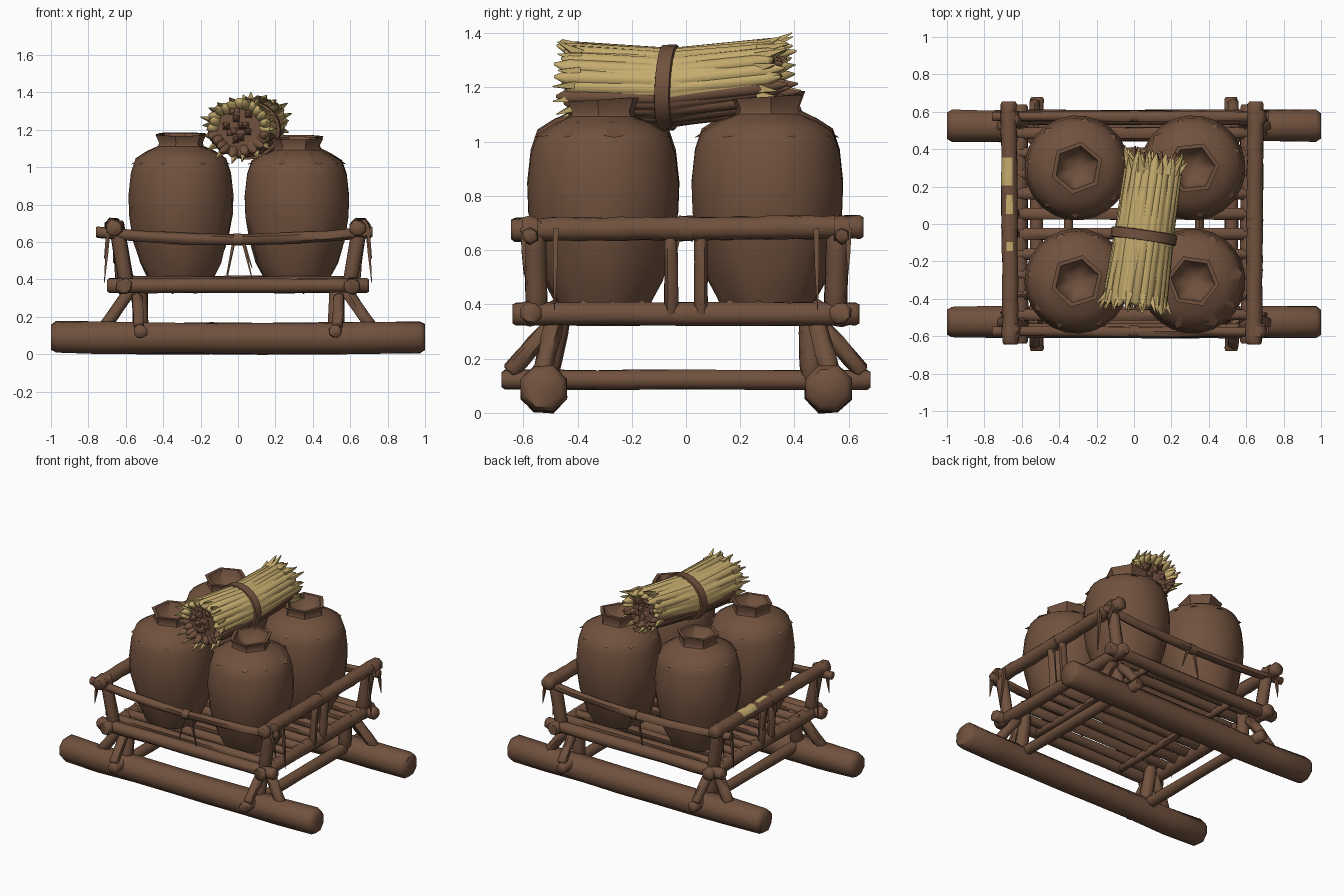
import bpy, bmesh, math, random
from mathutils import Vector

random.seed(7)
cube = bpy.data.objects.get("Cube")
if cube:
    bpy.data.objects.remove(cube)


def material(name, rgb):
    m = bpy.data.materials.new(name)
    m.use_nodes = True
    m.diffuse_color = (*rgb, 1)
    m.node_tree.nodes["Principled BSDF"].inputs["Base Color"].default_value = (*rgb, 1)
    return m


BROWN = material("dark_brown", (0.165, 0.083, 0.048))
STRAW = material("straw_yellow", (0.56, 0.41, 0.155))


def finish(bm, name, mats, angle=60):
    bmesh.ops.recalc_face_normals(bm, faces=bm.faces)
    me = bpy.data.meshes.new(name)
    bm.to_mesh(me)
    bm.free()
    for m in mats:
        me.materials.append(m)
    me.shade_smooth()
    me.set_sharp_from_angle(angle=math.radians(angle))
    ob = bpy.data.objects.new(name, me)
    bpy.context.collection.objects.link(ob)
    return ob


def skin(bm, rings, cap=True, mat=0):
    """Bridge rings of points into a surface."""
    vs = [[bm.verts.new(p) for p in r] for r in rings]
    n = len(vs[0])
    for a, b in zip(vs, vs[1:]):
        for i in range(n):
            bm.faces.new((a[i], a[(i + 1) % n], b[(i + 1) % n], b[i])).material_index = mat
    if cap:
        for r in (vs[0], vs[-1]):
            bm.faces.new(r).material_index = mat


def tube(bm, path, radii, n=8, wobble=0.0, mat=0):
    """Tapered rod along a nearly straight path."""
    path = [Vector(p) for p in path]
    d = (path[-1] - path[0]).normalized()
    u = d.cross(Vector((0, 0, 1)) if abs(d.z) < 0.8 else Vector((0, 1, 0))).normalized()
    v = d.cross(u)
    rings = []
    for p, r in zip(path, radii):
        ring = []
        for i in range(n):
            a = 2 * math.pi * (i + 0.5) / n
            k = r * (1 + random.uniform(-wobble, wobble))
            ring.append(p + u * math.cos(a) * k + v * math.sin(a) * k)
        rings.append(ring)
    skin(bm, rings, mat=mat)


def log(name, a, b, r, n=8, steps=6, sag=0.0, wobble=0.08):
    """Rough pole with chamfered ends."""
    a, b = Vector(a), Vector(b)
    tip = min(0.06, 0.3 * r / (b - a).length)
    ts = [0, tip] + [i / steps for i in range(1, steps)] + [1 - tip, 1]
    path = [a.lerp(b, t) - Vector((0, 0, sag * 4 * t * (1 - t))) for t in ts]
    radii = [r * 0.8] + [r] * (len(ts) - 2) + [r * 0.8]
    bm = bmesh.new()
    tube(bm, path, radii, n, wobble)
    return finish(bm, name, [BROWN, STRAW])


SIDES = ((1, "left"), (-1, "right"))
ENDS = ((-1, "front"), (1, "back"))

# Runners, bed side poles and upper long rails
for sy, end in ENDS:
    log(f"{end}_runner", (-1, sy * 0.525, 0.092), (1, sy * 0.525, 0.092), 0.09, 8, 7, 0.008, 0.06)
    log(f"{end}_bed_pole", (-0.7, sy * 0.57, 0.367), (0.7, sy * 0.57, 0.367), 0.042)
    log(f"{end}_upper_rail", (-0.76, sy * 0.575, 0.655), (0.72, sy * 0.575, 0.655), 0.03, 6, 6, 0.042)

# Cross beams, bed ends and hand rails
for sx, side in SIDES:
    log(f"{side}_cross_beam", (sx * 0.52, -0.68, 0.122), (sx * 0.52, 0.68, 0.122), 0.038)
    log(f"{side}_bed_end", (sx * 0.61, -0.64, 0.365), (sx * 0.61, 0.64, 0.365), 0.045)
    log(f"{side}_floor_bearer", (sx * 0.35, -0.56, 0.35), (sx * 0.35, 0.56, 0.35), 0.026, 6)
    x0 = 0.64 if sx > 0 else -0.66
    rail = log(f"{side}_hand_rail", (x0, -0.645, 0.675), (x0 + sx * 0.01, 0.655, 0.685), 0.046, 8, 26)
    if sx < 0:  # straw-coloured patches on the upper faces
        for f in rail.data.polygons:
            y, top, outer = f.center.y, f.normal.z > 0.85, f.normal.z > 0.5 and f.normal.x < 0.2
            if (outer and 0.22 < y < 0.34) or (top and (0.07 < y < 0.13 or -0.16 < y < -0.11)):
                f.material_index = 1

# Floor slats
for i in range(10):
    y = (i - 4.5) * 0.108
    log(f"floor_slat_{i + 1}", (-0.63, y, 0.383), (0.63, y, 0.383), 0.034, 6, 4, 0, 0.12)

# Legs, braces, posts and lashings at each corner
for sx, side in SIDES:
    for sy, end in ENDS:
        tag = f"{end}_{side}"
        foot = 0.52 if sy < 0 else 0.465
        log(f"{tag}_leg", (sx * 0.52, sy * foot, 0.11), (sx * 0.53, sy * 0.46, 0.39), 0.044, 7, 3)
        log(f"{tag}_outer_brace", (sx * 0.71, sy * 0.53, 0.15), (sx * 0.57, sy * 0.48, 0.35), 0.036, 6, 3)
        log(f"{tag}_end_brace", (sx * 0.53, sy * 0.65, 0.15), (sx * 0.54, sy * 0.51, 0.31), 0.032, 6, 3)
        log(f"{tag}_post", (sx * 0.59, sy * 0.55, 0.33), (sx * 0.655, sy * 0.56, 0.71), 0.042, 7, 3)
        log(f"{tag}_middle_post", (sx * 0.63, sy * 0.055, 0.35), (sx * 0.65, sy * 0.055, 0.66), 0.025, 6, 3)
        bm = bmesh.new()
        for x, y, z, r in ((0.66, 0.575, 0.675, 0.052), (0.61, 0.575, 0.365, 0.048)):
            p = Vector((sx * x, sy * y, z))
            q = Vector((0, 0.03, 0))
            tube(bm, (p - q, p, p + q), (r * 0.9, r, r * 0.9), 8, 0.12)
        for y, fall in ((0.48, 0.3), (0.6, 0.17)):  # loose rope ends
            p = Vector((sx * 0.69, sy * y, 0.68))
            drop = Vector((sx * 0.025, random.uniform(-0.01, 0.01), -fall))
            tube(bm, (p, p + drop * 0.5, p + drop), (0.014, 0.011, 0.002), 4)
        finish(bm, f"{tag}_lashing", [BROWN])

# Lashings with hanging ends at the middle of every rail
for name, c, along in (("front", (0, -0.575, 0.613), (1, 0, 0)), ("back", (0, 0.575, 0.613), (1, 0, 0)),
                       ("left", (0.645, 0, 0.68), (0, 1, 0)), ("right", (-0.665, 0, 0.68), (0, 1, 0))):
    c, along = Vector(c), Vector(along)
    r = 0.034 if along.x else 0.048
    bm = bmesh.new()
    tube(bm, (c - along * 0.025, c + along * 0.025), (r, r), 8, 0.08)
    for k in (-0.02, 0.025):
        drop = along * k * 2 - Vector((0, 0, random.uniform(0.14, 0.22)))
        tube(bm, (c + along * k, c + along * k + drop), (0.013, 0.003), 4)
    finish(bm, f"{name}_rail_lashing", [BROWN])

# Clay jars: round body, ragged shoulder fold, six-sided neck and hollow mouth
PROFILE = ((0.17, 0.4), (0.215, 0.49), (0.25, 0.61), (0.277, 0.74), (0.281, 0.85), (0.268, 0.97),
           (0.243, 1.045), (0.18, 1.085), (0.122, 1.11), (0.115, 1.13), (0.134, 1.175), (0.112, 1.175),
           (0.095, 1.13), (0.04, 1.09))


def jar(name, cx, cy, lift, turn):
    n = 24
    bm = bmesh.new()
    rings = []
    for r, z in PROFILE:
        ring = []
        for i in range(n):
            a = 2 * math.pi * i / n
            k = r
            if z > 1.1:
                k *= math.cos(math.pi / 6) / math.cos(a % (math.pi / 3) - math.pi / 6) * 1.06
            elif z < 0.65:
                k *= 1 + 0.035 * math.sin(5 * a + 9 * z + turn)
            zz = 0.4 + (z - 0.4) * (1 + lift)
            if z > 1.15:
                zz += 0.008 * math.sin(a + turn)
            ring.append((cx + k * math.cos(a + turn), cy + k * math.sin(a + turn), zz))
        rings.append(ring)
    skin(bm, rings)
    # Ragged folds around the shoulder
    for i in range(8):
        a = turn + 2 * math.pi * (i + random.random() * 0.5) / 8
        out, side = Vector((math.cos(a), math.sin(a), 0)), Vector((-math.sin(a), math.cos(a), 0))
        p = Vector((cx, cy, 1.03)) + out * 0.235
        w = random.uniform(0.04, 0.08)
        vs = [bm.verts.new(q) for q in (p - side * w - out * 0.015, p + side * w - out * 0.015,
                                        p + out * 0.035 - Vector((0, 0, 0.015)),
                                        p - out * 0.06 + Vector((0, 0, 0.045)))]
        for f in ((0, 1, 2), (1, 0, 3), (0, 2, 3), (2, 1, 3)):
            bm.faces.new([vs[j] for j in f])
    finish(bm, name, [BROWN], 45)


jar("front_right_jar", -0.305, -0.305, 0.0, 0.3)
jar("front_left_jar", 0.315, -0.305, -0.025, 0.9)
jar("back_right_jar", -0.305, 0.3, 0.005, 1.4)
jar("back_left_jar", 0.315, 0.3, -0.012, 0.1)

# Straw bundle: core and broad overlapping stalks, brown below and inside the ends
A, M, B = Vector((0.005, -0.41, 1.21)), Vector((0.055, -0.05, 1.2)), Vector((0.108, 0.32, 1.24))
axis = (B - A).normalized()
across = axis.cross(Vector((0, 0, 1))).normalized()
up = across.cross(axis)


def around(c, r, a):
    return c + across * math.cos(a) * r * 1.12 + up * math.sin(a) * r


bm = bmesh.new()
N = 32
skin(bm, [[around(c, r, 2 * math.pi * i / N) for i in range(N)]
          for c, r in ((A, 0.148), (M, 0.143), (B, 0.13))])
for f in bm.faces:
    f.material_index = int(len(f.verts) == 4 and f.calc_center_median().z > 1.17)
COUNT = 24
for i in range(COUNT):
    a = 2 * math.pi * (i + random.uniform(-0.3, 0.3)) / COUNT
    mat = int(math.sin(a) > -0.3)
    p = around(A, random.uniform(0.122, 0.132), a)
    m = around(M, 0.117, a)
    q = around(B, random.uniform(0.105, 0.118), a)
    p2 = p + (p - m) * random.uniform(0.04, 0.16) + (p - A) * random.uniform(0.05, 0.2)
    q2 = q + (q - m) * random.uniform(0.05, 0.22) + (q - B) * random.uniform(0, 0.2)
    tube(bm, (p2, p, m, q, q2), (0.005, 0.032, 0.031, 0.03, 0.004), 8, 0.06, mat)
# Frayed straw points flaring round both ends, with short brown stalks inside
for c, s, r in ((A, -1, 0.145), (B, 1, 0.125)):
    for i in range(18):
        a = 2 * math.pi * (i + random.uniform(-0.3, 0.3)) / 18
        p = around(c, r * random.uniform(0.85, 1.0), a) - axis * s * 0.04
        tip = around(c, r * random.uniform(1.1, 1.35), a) + axis * s * random.uniform(0.03, 0.08)
        tube(bm, (p, tip), (0.026, 0.003), 4, 0.1, 1)
    for i in range(14):
        p = around(c, r * 0.75 * math.sqrt(random.random()), random.uniform(0, 2 * math.pi))
        tube(bm, (p, p + axis * s * random.uniform(0.01, 0.05)), (0.025, 0.006), 4, 0.1)
finish(bm, "straw_bundle", [BROWN, STRAW], 60)

# Tie around the bundle
bm = bmesh.new()
C = M - axis * 0.015
skin(bm, [[around(C + axis * (t + 0.012 * math.sin(i * 0.31)), r, 2 * math.pi * i / 20) for i in range(20)]
          for t, r in ((-0.03, 0.14), (-0.026, 0.158), (0.026, 0.158), (0.03, 0.14))])
finish(bm, "bundle_tie", [BROWN])
